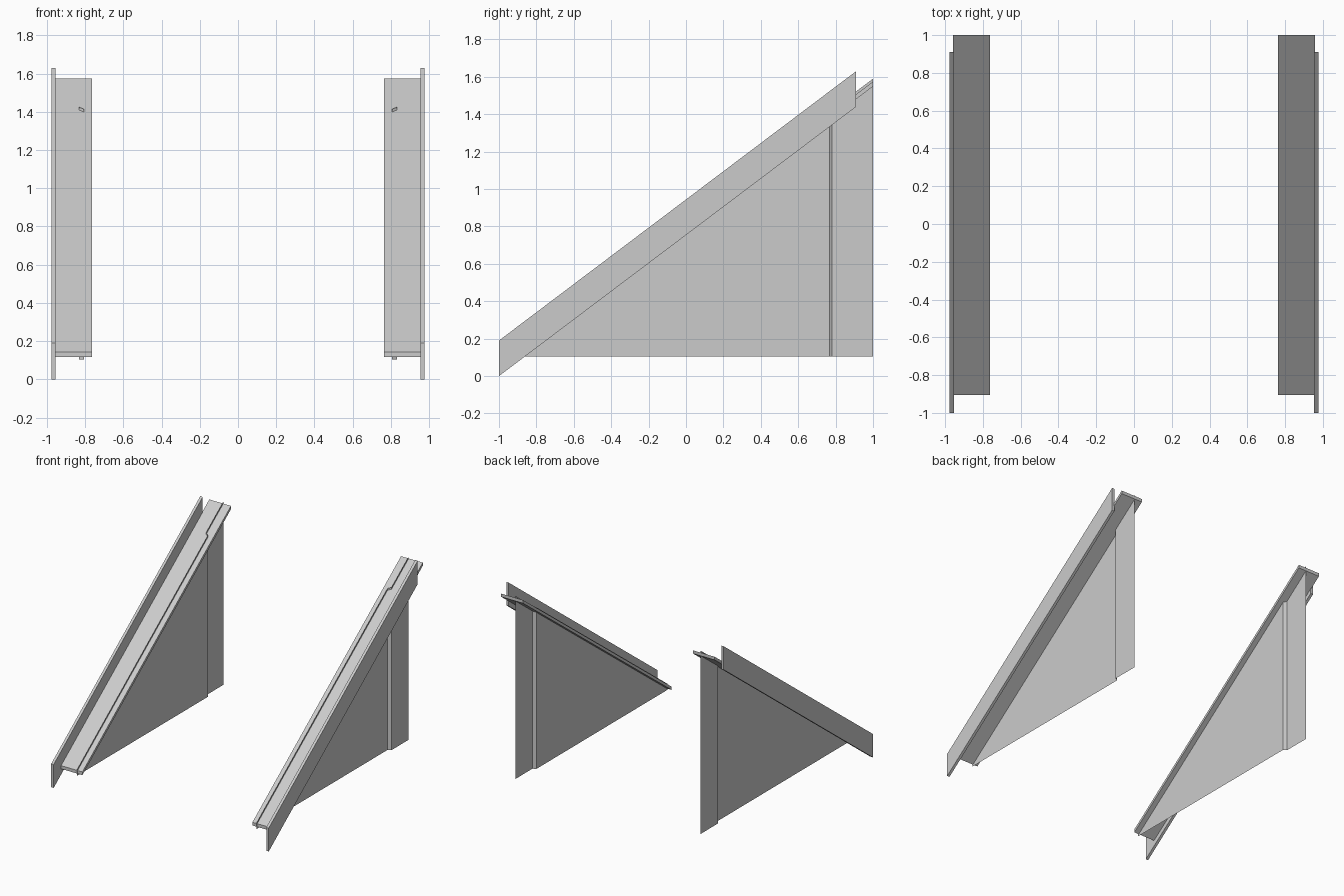
import bpy

cube = bpy.data.objects.get("Cube")
if cube:
    bpy.data.objects.remove(cube, do_unlink=True)

# One plain grey for everything
GREY = (0.6, 0.6, 0.6, 1)
mat = bpy.data.materials.new("plain_grey")
mat.use_nodes = True
mat.diffuse_color = GREY
mat.node_tree.nodes["Principled BSDF"].inputs["Base Color"].default_value = GREY

SLOPE = 0.751


def add_object(name, verts, faces):
    mesh = bpy.data.meshes.new(name)
    mesh.from_pydata(verts, [], faces)
    mesh.materials.append(mat)
    obj = bpy.data.objects.new(name, mesh)
    bpy.context.collection.objects.link(obj)


def sloped_beam(name, side, x0, x1, y0, y1, z0, height, slope):
    """Bar with upright ends that climbs towards the back."""
    rise = (y1 - y0) * slope
    profile = [(y0, z0), (y1, z0 + rise), (y1, z0 + rise + height), (y0, z0 + height)]
    verts = [(side * x, y, z) for x in (x0, x1) for y, z in profile]
    faces = [(3, 2, 1, 0), (4, 5, 6, 7)]
    faces += [(i, (i + 1) % 4, (i + 1) % 4 + 4, i + 4) for i in range(4)]
    if side < 0:
        faces = [f[::-1] for f in faces]
    add_object(name, verts, faces)


def folded_wall(name, side):
    """Thin upright sheet with a small outward step, rising just past the slab."""
    plan = [(0.806, -0.912), (0.806, 0.766), (0.832, 0.78), (0.832, 1.0)]
    verts = []
    for x, y in plan:
        verts += [(side * x, y, 0.104), (side * x, y, 1.59 + (y - 1) * SLOPE)]
    faces = [(i, i + 2, i + 3, i + 1) for i in (0, 2, 4)]
    if side < 0:
        faces = [f[::-1] for f in faces]
    add_object(name, verts, faces)


for side, label in ((1, "left"), (-1, "right")):
    sloped_beam(label + "_fascia", side, 0.954, 0.976, -1, 0.91, 0, 0.19, 0.754)
    sloped_beam(label + "_sloped_slab", side, 0.763, 0.958, -0.905, 1, 0.118, 0.026, SLOPE)
    folded_wall(label + "_wall", side)
